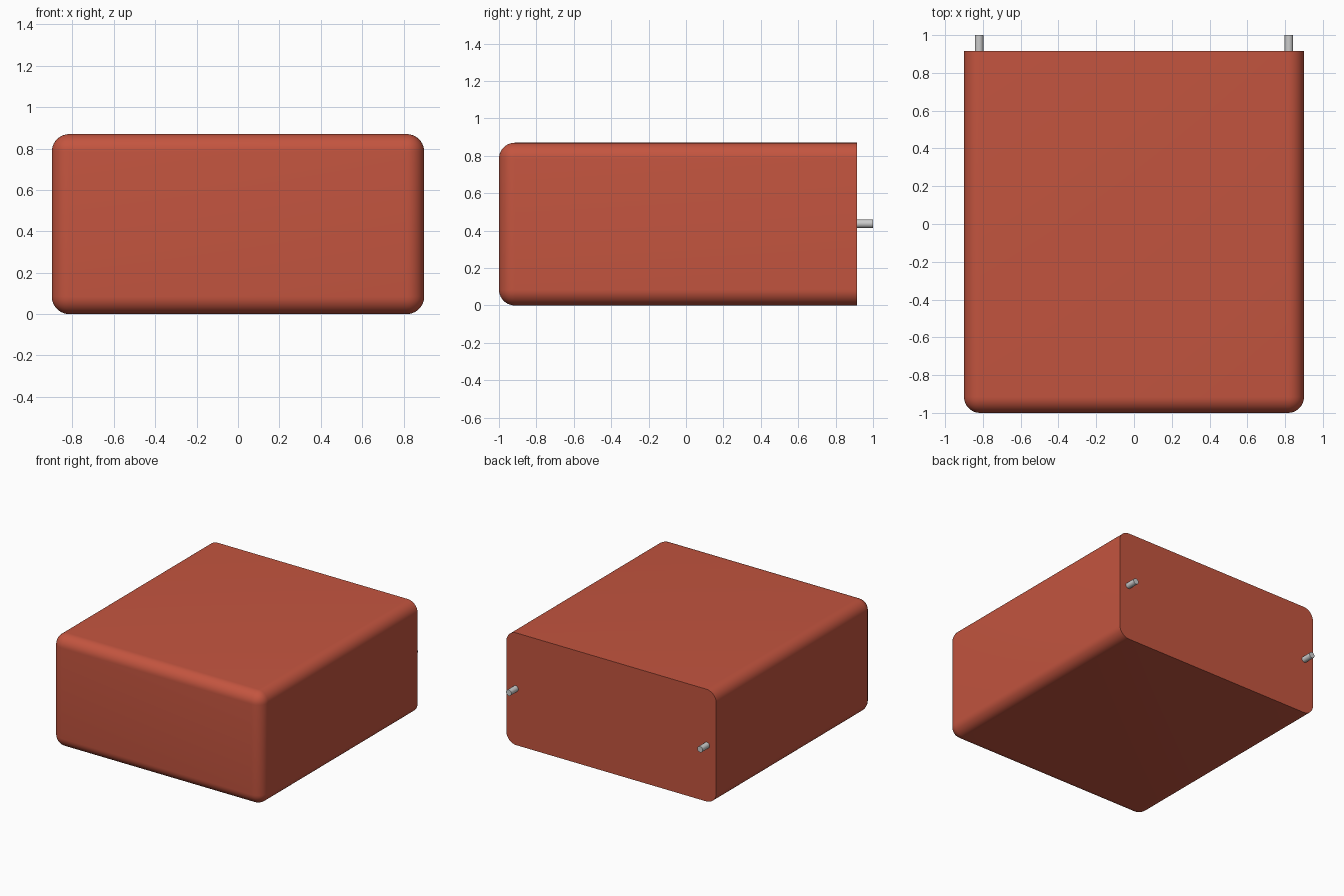
import bpy, bmesh
from math import pi

if "Cube" in bpy.data.objects:
    bpy.data.objects.remove(bpy.data.objects["Cube"])

HALF_W, FRONT, BACK, HEIGHT = 0.9, -1.0, 0.915, 0.87
ROUND = 0.085
PIN_X, PIN_Z, PIN_R = 0.82, 0.437, 0.023


def paint(obj, name, color):
    mat = bpy.data.materials.get(name) or bpy.data.materials.new(name)
    mat.diffuse_color = color
    mat.use_nodes = True
    mat.node_tree.nodes["Principled BSDF"].inputs["Base Color"].default_value = mat.diffuse_color
    obj.data.materials.append(mat)


def smooth(obj):
    bpy.ops.object.select_all(action='DESELECT')
    obj.select_set(True)
    bpy.context.view_layer.objects.active = obj
    bpy.ops.object.shade_smooth_by_angle(angle=pi / 6)


# Case: box rounded on every edge except around the flat back face
bm = bmesh.new()
bmesh.ops.create_cube(bm, size=1)
bmesh.ops.scale(bm, vec=(2 * HALF_W, BACK - FRONT, HEIGHT), verts=bm.verts)
bmesh.ops.translate(bm, vec=(0, (BACK + FRONT) / 2, HEIGHT / 2), verts=bm.verts)
edges = [e for e in bm.edges if not all(v.co.y > 0 for v in e.verts)]
bmesh.ops.bevel(bm, geom=edges, offset=ROUND, offset_type='OFFSET',
                segments=10, profile=0.5, affect='EDGES')
mesh = bpy.data.meshes.new("case")
bm.to_mesh(mesh)
bm.free()
case = bpy.data.objects.new("case", mesh)
bpy.context.collection.objects.link(case)
paint(case, "red_case", (0.55, 0.09, 0.05, 1))
smooth(case)

# Metal pins sticking out of the back
for side, x in (("left", -PIN_X), ("right", PIN_X)):
    bpy.ops.mesh.primitive_cylinder_add(
        vertices=24, radius=PIN_R, depth=1.0 - BACK,
        location=(x, (1.0 + BACK) / 2, PIN_Z), rotation=(pi / 2, 0, 0))
    pin = bpy.context.object
    pin.name = "pin_" + side
    smooth(pin)
